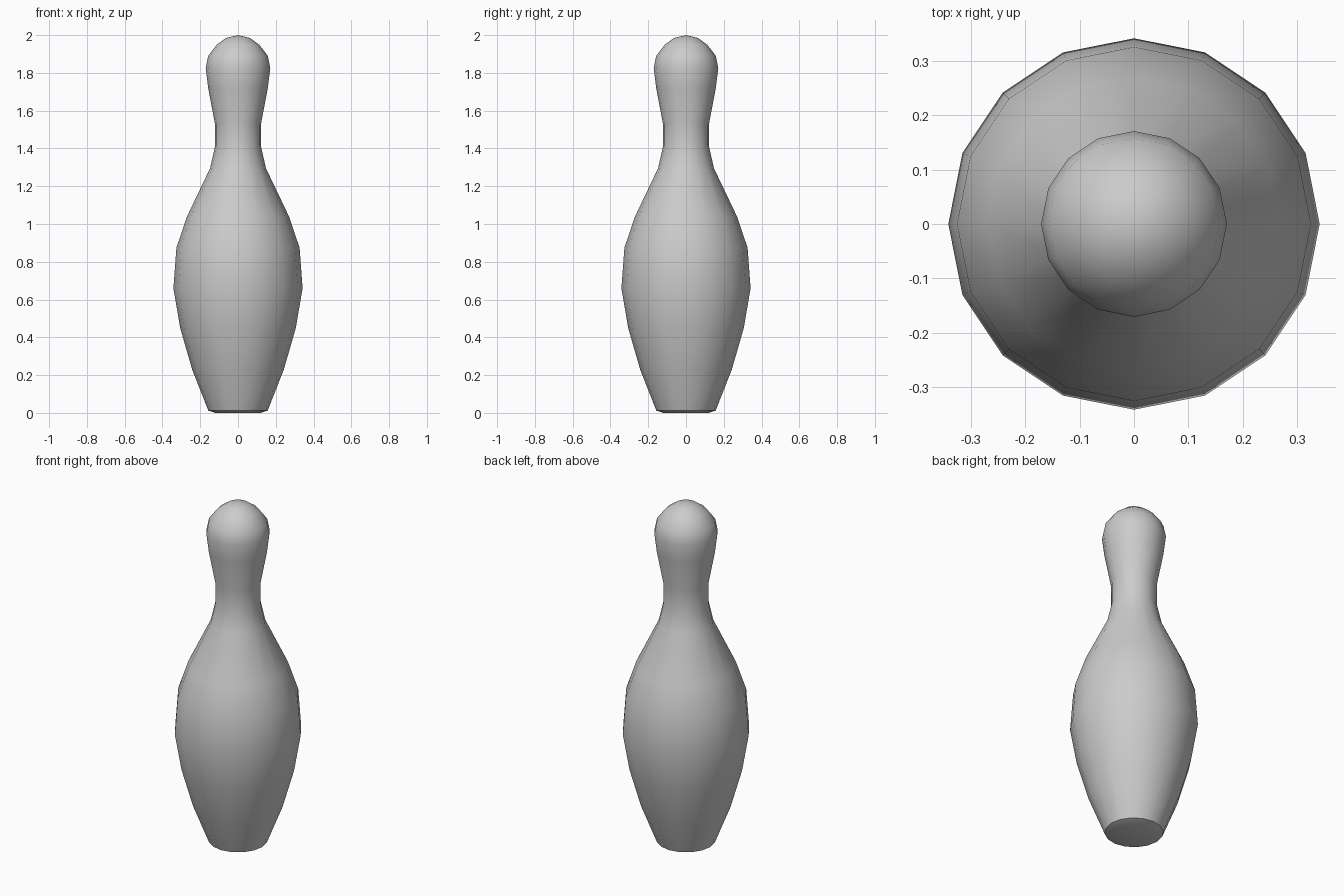
import bpy
import bmesh
import math
from mathutils import Vector

cube = bpy.data.objects.get("Cube")
if cube:
    bpy.data.objects.remove(cube, do_unlink=True)

SIDES = 16

# Half silhouette as (radius, height), from base centre to crown
PROFILE = [
    (0, 0), (0.12, 0), (0.157, 0.012), (0.243, 0.23), (0.306, 0.45),
    (0.342, 0.66), (0.326, 0.875), (0.27, 1.04), (0.148, 1.295),
    (0.122, 1.41), (0.122, 1.53), (0.158, 1.72), (0.171, 1.825),
    (0.158, 1.89), (0.112, 1.95), (0.063, 1.985), (0, 2),
]

# Plain grey finish
grey = bpy.data.materials.new("plain_grey")
grey.use_nodes = True
colour = (0.6, 0.6, 0.6, 1)
grey.diffuse_color = colour
grey.node_tree.nodes["Principled BSDF"].inputs["Base Color"].default_value = colour

# Lathe the silhouette around the vertical axis
bm = bmesh.new()
verts = [bm.verts.new((r, 0, z)) for r, z in PROFILE]
edges = [bm.edges.new(pair) for pair in zip(verts, verts[1:])]
bmesh.ops.spin(bm, geom=verts + edges, cent=Vector(), axis=Vector((0, 0, 1)),
               angle=math.tau, steps=SIDES, use_merge=False)
bmesh.ops.remove_doubles(bm, verts=bm.verts, dist=0.0005)
bmesh.ops.recalc_face_normals(bm, faces=bm.faces)

mesh = bpy.data.meshes.new("pin_body")
bm.to_mesh(mesh)
bm.free()
mesh.materials.append(grey)
pin = bpy.data.objects.new("pin_body", mesh)
bpy.context.collection.objects.link(pin)

# Smooth sides with a crisp base rim
bpy.ops.object.select_all(action="DESELECT")
pin.select_set(True)
bpy.context.view_layer.objects.active = pin
bpy.ops.object.shade_smooth_by_angle(angle=math.radians(50))
